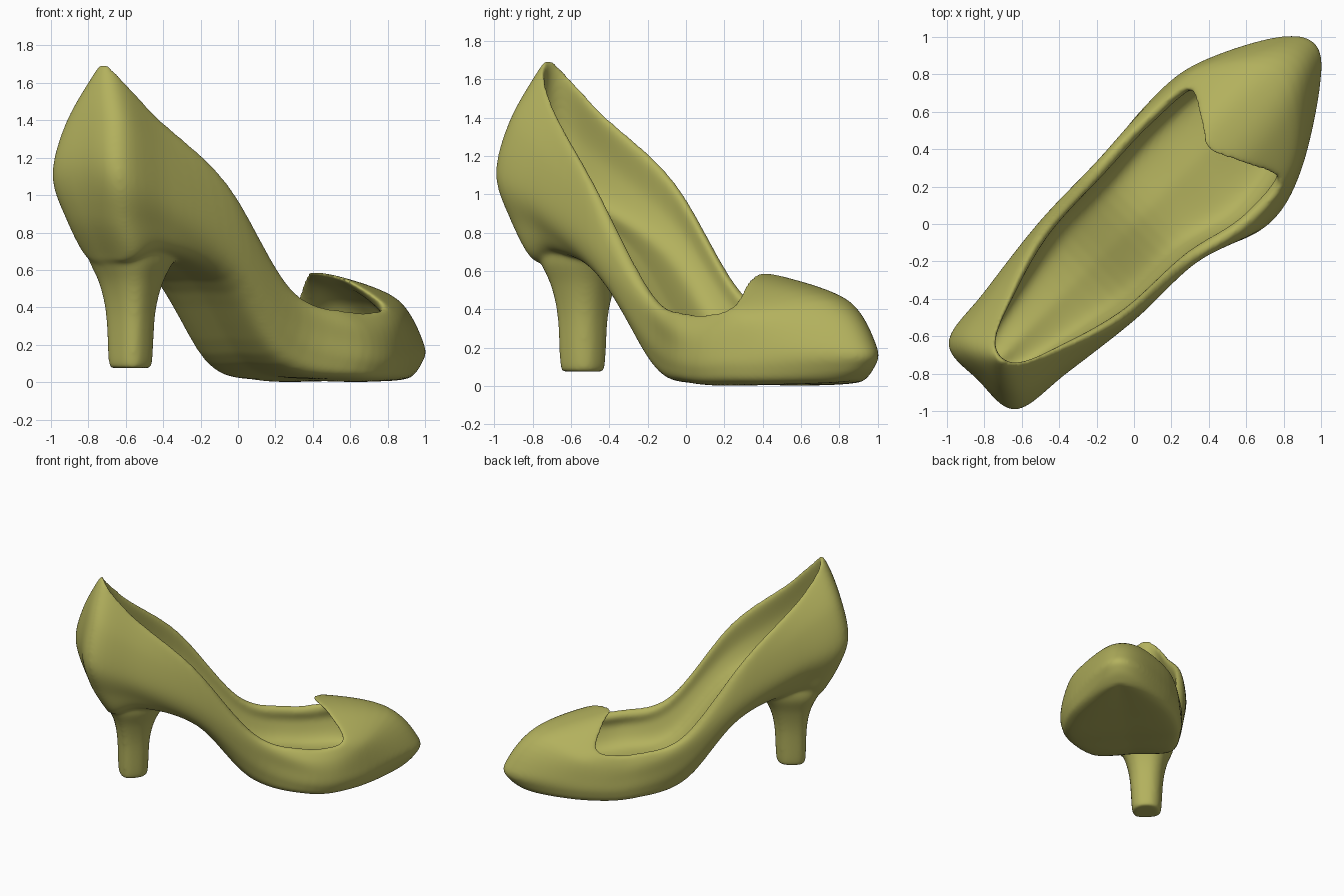
import bpy, bmesh, math
from mathutils import Vector

cube = bpy.data.objects.get("Cube")
if cube:
    bpy.data.objects.remove(cube)

STEPS = 6          # spline subdivisions between control points
DIAG = math.sqrt(0.5)

# Half outlines from back of heel (first) to toe (last): along, across, height
RIM = [(-1.035, 0, 1.69), (-.985, .1, 1.61), (-.8, .19, 1.41), (-.4, .32, 1.06), (.05, .345, .5),
       (.4, .355, .38), (.71, .32, .4), (.665, .15, .54), (.6, 0, .585)]
UPPER = [(-1.13, 0, 1.45), (-1.09, .205, 1.39), (-.82, .27, 1.22), (-.37, .355, .9), (.08, .375, .43),
         (.47, .39, .3), (.82, .35, .34), (1.05, .17, .43), (1.13, 0, .45)]
WIDEST = [(-1.18, 0, 1.15), (-1.15, .255, 1.11), (-.82, .31, .98), (-.35, .365, .72), (.1, .375, .32),
          (.5, .4, .2), (.83, .37, .2), (1.225, .175, .2), (1.355, 0, .2)]
LOWER = [(-1.12, 0, .88), (-1.08, .22, .87), (-.79, .275, .82), (-.35, .325, .6), (.07, .35, .2),
         (.48, .4, .09), (.82, .37, .09), (1.2, .175, .09), (1.335, 0, .1)]
SOLE = [(-1, 0, .66), (-.965, .17, .66), (-.75, .2, .7), (-.35, .22, .545), (.05, .27, .1),
        (.45, .34, .015), (.8, .31, .01), (1.14, .15, .02), (1.25, 0, .03)]
WALL = [(-1.05, 0, 1.35), (-1, .12, 1.3), (-.8, .19, 1.15), (-.37, .28, .83), (.08, .3, .36),
        (.45, .32, .25), (.8, .29, .27), (.88, .15, .39), (.9, 0, .42)]
FLOOR = [(-1.03, 0, 1.02), (-.99, .1, 1), (-.78, .15, .94), (-.36, .2, .69), (.06, .22, .23),
         (.45, .24, .12), (.8, .22, .11), (1, .12, .12), (1.1, 0, .12)]
# Heel block: height, back, front, half width
HEEL = [(.075, -.865, -.7, .085), (.1, -.885, -.675, .108), (.36, -.895, -.66, .125),
        (.52, -.925, -.62, .155), (.64, -.98, -.55, .195), (.71, -1.02, -.48, .2)]


def spline(points, closed):
    """Smooth curve through every given point."""
    n = len(points)
    pick = (lambda i: points[i % n]) if closed else (lambda i: points[min(max(i, 0), n - 1)])
    out = []
    for i in range(n if closed else n - 1):
        a, b, c, d = (pick(i + k) for k in (-1, 0, 1, 2))
        for s in range(STEPS):
            t = s / STEPS
            out.append(0.5 * (2 * b + (c - a) * t + (2 * a - 5 * b + 4 * c - d) * t ** 2
                              + (3 * b - a - 3 * c + d) * t ** 3))
    if not closed:
        out.append(points[-1].copy())
    return out


def mirrored(half):
    """Full loop from a half outline, bulged at the ball of the foot on one side."""
    pts = [Vector(p) for p in half]
    pts += [Vector((p.x, -p.y, p.z)) for p in reversed(pts[1:-1])]
    for p in pts:
        if p.y > 0:
            p.y += 0.3 * p.y * math.exp(-((p.x - .6) / .28) ** 2)
    return pts


def to_world(p):
    return Vector(((p.x + p.y) * DIAG, (p.x - p.y) * DIAG, max(p.z, 0)))


def loft(bm, loops, cap):
    """Skin closed loops; the loops run across the second direction."""
    rows = [[bm.verts.new(to_world(p)) for p in loop] for loop in loops]
    n = len(rows[0])
    for lower, upper in zip(rows, rows[1:]):
        for i in range(n):
            j = (i + 1) % n
            bm.faces.new((lower[i], lower[j], upper[j], upper[i]))
    if cap:
        bm.faces.new(rows[0])
        bm.faces.new(rows[-1])


def flat(half):
    return [(u, 0, z) for u, v, z in half]


def heel_ring(z, back, front, width, n=32):
    """Rounded square, a little narrower to the front."""
    ring = []
    for i in range(n):
        a = 2 * math.pi * i / n
        c, s = math.cos(a), math.sin(a)
        round_off = lambda w: math.copysign(abs(w) ** 0.75, w)
        u = (back + front) / 2 + (front - back) / 2 * round_off(c)
        ring.append(Vector((u, width * round_off(s) * (1 - .15 * c) - .025, z)))
    return ring


def splined_columns(loops):
    columns = [spline(list(col), False) for col in zip(*loops)]
    return list(zip(*columns))


bm = bmesh.new()

# Shoe body: inside floor, inner wall, rim, outer wall, sole
rim_inside = [(u + .03, v * .88, z - .04) for u, v, z in RIM]
outlines = [flat(FLOOR), FLOOR, WALL, rim_inside, RIM, UPPER, WIDEST, LOWER, SOLE, flat(SOLE)]
loft(bm, splined_columns([spline(mirrored(o), True) for o in outlines]), False)

# Heel block
loft(bm, splined_columns([heel_ring(*r) for r in HEEL]), True)

bmesh.ops.remove_doubles(bm, verts=bm.verts, dist=0.0005)
bmesh.ops.recalc_face_normals(bm, faces=bm.faces)
mesh = bpy.data.meshes.new("pump_shoe")
bm.to_mesh(mesh)
bm.free()
shoe = bpy.data.objects.new("pump_shoe", mesh)
bpy.context.collection.objects.link(shoe)

# Fuse heel and body into one soft surface
fuse = shoe.modifiers.new("fuse", 'REMESH')
fuse.mode = 'VOXEL'
fuse.voxel_size = 0.011
fuse.use_smooth_shade = True
soften = shoe.modifiers.new("soften", 'SMOOTH')
soften.factor = 0.5
soften.iterations = 24

olive = bpy.data.materials.new("olive")
olive.use_nodes = True
colour = (0.45, 0.44, 0.11, 1)
olive.diffuse_color = colour
olive.node_tree.nodes["Principled BSDF"].inputs["Base Color"].default_value = colour
mesh.materials.append(olive)
mesh.polygons.foreach_set("use_smooth", [True] * len(mesh.polygons))
